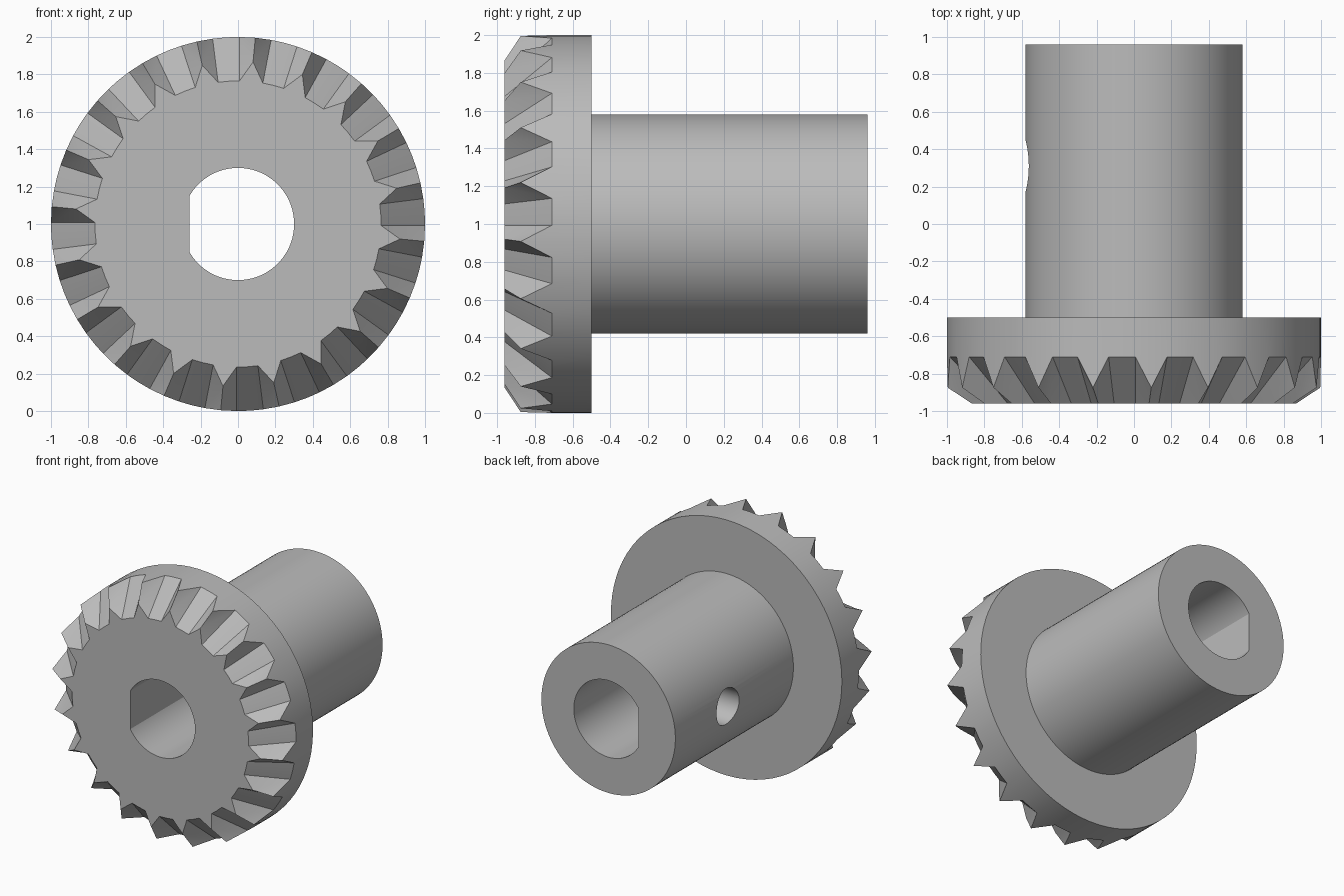
import bpy, bmesh
from math import sin, cos, radians, pi
from mathutils import Matrix

cube = bpy.data.objects.get("Cube")
if cube:
    bpy.data.objects.remove(cube, do_unlink=True)

steel = bpy.data.materials.new("plain grey steel")
steel.use_nodes = True
GREY = (0.5, 0.5, 0.5, 1)
steel.diffuse_color = GREY
steel.node_tree.nodes["Principled BSDF"].inputs["Base Color"].default_value = GREY

TEETH, PHASE = 20, 3.7
FRONT, ROOT, BACK, HUB_END = -0.96, -0.71, -0.5, 0.96


def finish(name, bm):
    bmesh.ops.recalc_face_normals(bm, faces=bm.faces)
    mesh = bpy.data.meshes.new(name)
    bm.to_mesh(mesh)
    bm.free()
    mesh.materials.append(steel)
    obj = bpy.data.objects.new(name, mesh)
    bpy.context.collection.objects.link(obj)
    return obj


def rod(name, radius, length, centre, axis, flat=None):
    """Closed cylinder, optionally flattened on its -x side."""
    bm = bmesh.new()
    turn = Matrix.Rotation(pi / 2, 4, axis)
    bmesh.ops.create_cone(bm, cap_ends=True, segments=96, radius1=radius,
                          radius2=radius, depth=length,
                          matrix=Matrix.Translation(centre) @ turn)
    if flat is not None:
        cut = bmesh.ops.bisect_plane(bm, geom=bm.verts[:] + bm.edges[:] + bm.faces[:],
                                     plane_co=(flat, 0, 0), plane_no=(-1, 0, 0),
                                     clear_outer=True)
        edges = [e for e in cut["geom_cut"] if isinstance(e, bmesh.types.BMEdge)]
        bmesh.ops.edgeloop_fill(bm, edges=edges)
    return finish(name, bm)


# Toothed disc: sloping valley floors between sharp ridges
bm = bmesh.new()


def point(degrees, radius, y):
    a = radians(degrees + PHASE)
    return bm.verts.new((radius * cos(a), y, 1 + radius * sin(a)))


inner, outer, rear = [], [], []
step = 360 / TEETH
for i in range(TEETH):
    a = i * step
    for offset_in, offset_out in ((-4.3, -4.1), (0, 0), (4.3, 4.1)):
        inner.append(point(a + offset_in, 0.765, FRONT))
        outer.append(point(a + offset_out, 1, ROOT))
        rear.append(point(a + offset_out, 1, BACK))
    ridge = a + step / 2
    inner.append(point(ridge, 0.87, FRONT))
    outer.append(point(ridge, 1, -0.875))
    rear.append(point(ridge, 1, BACK))
count = len(inner)
for i in range(count):
    j = (i + 1) % count
    bm.faces.new((outer[i], outer[j], rear[j], rear[i]))
    if i % 4 < 2:
        bm.faces.new((inner[i], inner[j], outer[j], outer[i]))
    else:
        floor, top = (i, j) if i % 4 == 2 else (j, i)
        bm.faces.new((inner[floor], inner[top], outer[floor]))
        bm.faces.new((inner[top], outer[top], outer[floor]))
bm.faces.new(inner)
bm.faces.new(rear)
gear = finish("bevel_gear", bm)

# Hub, D-shaped bore and set screw hole
hub = rod("hub", 0.58, HUB_END + 0.65, (0, (HUB_END - 0.65) / 2, 1), "X")
bore = rod("bore_cutter", 0.3, 3, (0, 0, 1), "X", flat=-0.26)
screw = rod("screw_hole_cutter", 0.14, 0.8, (-0.5, 0.31, 1), "Y")

bpy.context.view_layer.objects.active = gear
for tool, operation in ((hub, "UNION"), (bore, "DIFFERENCE"), (screw, "DIFFERENCE")):
    tool.hide_render = True
    mod = gear.modifiers.new(tool.name, "BOOLEAN")
    mod.operation, mod.solver, mod.object = operation, "EXACT", tool
    bpy.ops.object.modifier_apply(modifier=mod.name)
    bpy.data.objects.remove(tool, do_unlink=True)

bpy.ops.object.select_all(action="DESELECT")
gear.select_set(True)
bpy.ops.object.shade_smooth_by_angle(angle=radians(20))
